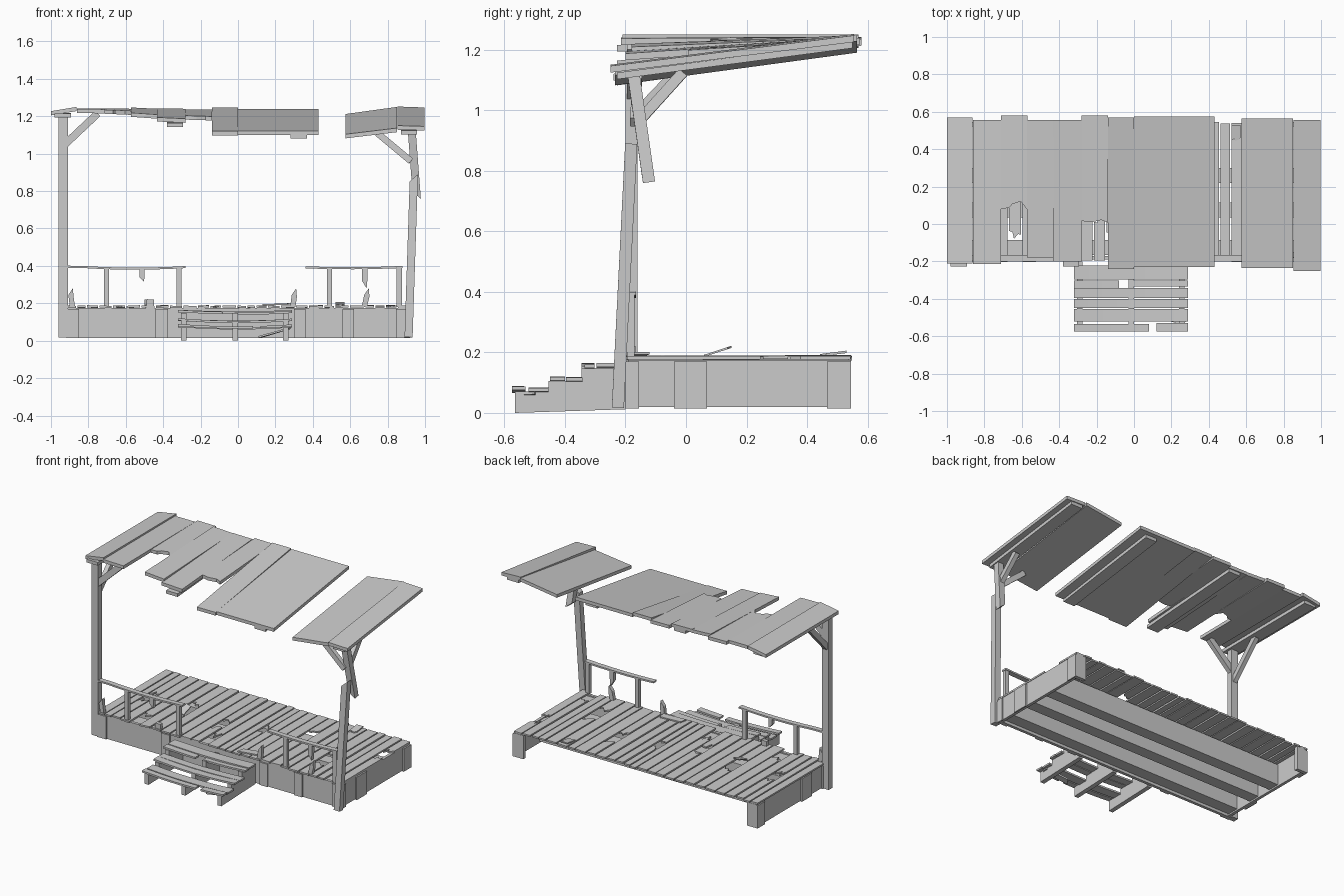
import bpy, bmesh, random
from mathutils import Vector

if "Cube" in bpy.data.objects:
    bpy.data.objects.remove(bpy.data.objects["Cube"])

random.seed(7)
R = random.uniform


def make(name, verts, faces):
    me = bpy.data.meshes.new(name)
    me.from_pydata([tuple(v) for v in verts], [], faces)
    bm = bmesh.new()
    bm.from_mesh(me)
    bmesh.ops.recalc_face_normals(bm, faces=bm.faces)
    bm.to_mesh(me)
    bm.free()
    ob = bpy.data.objects.new(name, me)
    bpy.context.collection.objects.link(ob)
    return ob


def prism(name, low, offset):
    """Extrude a polygon of 3D points by an offset vector."""
    n = len(low)
    high = [Vector(p) + Vector(offset) for p in low]
    faces = [tuple(range(n)), tuple(range(n, 2 * n))]
    faces += [(i, (i + 1) % n, n + (i + 1) % n, n + i) for i in range(n)]
    return make(name, list(low) + high, faces)


def box(name, x0, x1, y0, y1, z0, z1):
    return prism(name, [(x0, y0, z0), (x1, y0, z0), (x1, y1, z0), (x0, y1, z0)], (0, 0, z1 - z0))


def beam(name, a, b, w, d, cut0=0, cut1=0):
    """Square timber from a to b; cut values slant its two ends."""
    a, b = Vector(a), Vector(b)
    ax = (b - a).normalized()
    side = Vector((0, 1, 0)).cross(ax)
    if side.length < 0.1:
        side = Vector((1, 0, 0))
    side.normalize()
    up = ax.cross(side)
    ring = [(-1, -1), (1, -1), (1, 1), (-1, 1)]
    v = [p + side * s * w / 2 + up * t * d / 2 + ax * c * s
         for p, c in ((a, cut0), (b, cut1)) for s, t in ring]
    return make(name, v, [(0, 1, 2, 3), (4, 5, 6, 7), (0, 1, 5, 4), (1, 2, 6, 5), (2, 3, 7, 6), (3, 0, 4, 7)])


def board(name, x0, x1, y0, y1, z, t, jag0=0, jag1=0):
    """Board along y with optional splintered ends; z(x, y) is its underside."""
    def end(y, jag, sign):
        if not jag:
            return [(x0, y), (x1, y)]
        return [(x0 + (x1 - x0) * f, y + sign * R(0, jag)) for f in (0, .3, .42, .75, 1)]
    pts = end(y0, jag0, 1) + end(y1, jag1, -1)[::-1]
    return prism(name, [(x, y, z(x, y)) for x, y in pts], (0, 0, t))


def sagging(name, x0, x1, y0, y1, z, t, sag, xc, half, n=8):
    """Board along x sagging around xc."""
    v, f = [], []
    for i in range(n + 1):
        x = x0 + (x1 - x0) * i / n
        h = z - sag * (1 - min(1, abs((x - xc) / half)) ** 2)
        v += [(x, y0, h), (x, y1, h), (x, y1, h + t), (x, y0, h + t)]
        if i:
            a, b = 4 * i - 4, 4 * i
            f += [(a + k, a + (k + 1) % 4, b + (k + 1) % 4, b + k) for k in range(4)]
    f += [(0, 1, 2, 3), tuple(4 * n + k for k in range(4))]
    return make(name, v, f)


# deck frame: joists, skirts with battens, rear corner feet
for y in (-.125, .075, .26):
    box("joist", -.89, .89, y - .04, y + .04, .03, .17)
box("front_skirt", -.91, .91, -.19, -.17, .015, .175)
for x0, x1 in ((-.91, -.85), (-.44, -.375), (.3, .36), (.56, .62), (.845, .9)):
    box("front_skirt_batten", x0, x1, -.2, -.19, .015, .17)
for s in (-1, 1):
    box("side_skirt", s * .89, s * .91, -.19, .54, .02, .175)
    for y0, y1 in ((-.2, -.155), (-.04, .07), (.465, .545)):
        box("side_skirt_batten", s * .91, s * .92, y0, y1, .015, .17)
    box("rear_corner_foot", s * .84, s * .91, .52, .545, .015, .175)

# deck planks, some snapped in the middle
x, i = -.92, 0
while x < .9:
    w = min(R(.05, .085), .92 - x)
    z0, tilt, roll = .175 + R(0, .003), R(-.004, .004), R(-.05, .05)
    def zf(px, py, c=x + w / 2):
        return z0 + tilt * py + roll * (px - c)
    y0, y1 = -.205 + R(0, .012), .55 - R(0, .015)
    if i % 4 == 2:
        m, g = R(-.05, .35), R(.03, .09)
        board("deck_plank", x, x + w - .008, y0, m - g, zf, .011, 0, .06)
        board("deck_plank", x, x + w - .008, m + g * .3, y1, zf, .011, .06, 0)
    elif i % 7 == 4:
        board("deck_plank", x, x + w - .008, y0 + .1, y1, zf, .011, .08, 0)
    else:
        board("deck_plank", x, x + w - .008, y0, y1, zf, .011)
    x += w
    i += 1
# loose deck pieces
board("lifted_plank", -.5, -.45, .06, .16, lambda x, y: .185 + .33 * (y - .06), .007, 0, .03)
board("loose_plank", .52, .57, .44, .53, lambda x, y: .186 + .13 * (y - .44), .008, .03, 0)
prism("loose_plank", [(.13, -.19, .187), (.29, -.17, .193), (.28, -.12, .193), (.14, -.14, .187)], (0, 0, .008))

# posts, the right one leaning and snapped
box("left_post", -.96, -.91, -.2, -.16, .018, 1.2)
beam("right_post", (.912, -.225, .018), (.94, -.182, .87), .043, .04, 0, .02)
beam("right_post_top", (.955, -.125, .78), (.93, -.172, 1.11), .042, .04, -.02, 0)

# knee braces under the roof
beam("left_brace", (-.925, -.18, 1.05), (-.75, -.18, 1.215), .04, .03)
beam("left_brace", (-.935, -.17, .98), (-.935, .04, 1.2), .03, .035)
beam("right_brace", (.925, -.17, .96), (.745, -.16, 1.11), .035, .03)
beam("right_brace", (.935, -.15, .97), (.925, -.01, 1.125), .03, .035)

# roof boards: x0, x1, y0, y1, front z at left and right, back z at left and right, splinter
roof = [
    (-1, -.863, -.21, .57, 1.205, 1.228, 1.205, 1.228, 0),
    (-.86, -.71, -.215, .555, 1.218, 1.215, 1.22, 1.22, 0),
    (-.71, -.57, .03, .58, 1.212, 1.206, 1.22, 1.218, .1),
    (-.573, -.43, -.18, .555, 1.197, 1.187, 1.225, 1.218, 0),
    (-.433, -.28, -.2, .555, 1.172, 1.165, 1.22, 1.218, 0),
    (-.28, -.14, -.02, .58, 1.18, 1.175, 1.215, 1.213, .06),
    (-.14, 0, -.24, .57, 1.098, 1.098, 1.225, 1.225, 0),
    (0, .43, -.23, .575, 1.1, 1.1, 1.217, 1.217, 0),
    (.575, .85, -.235, .565, 1.082, 1.115, 1.19, 1.228, 0),
    (.853, .998, -.25, .555, 1.128, 1.124, 1.23, 1.225, 0),
]
for x0, x1, y0, y1, a, b, c, d, jag in roof:
    def zf(px, py):
        u, v = (px - x0) / (x1 - x0), (py - y0) / (y1 - y0)
        return (a + (b - a) * u) * (1 - v) + (c + (d - c) * u) * v
    board("roof_board", x0, x1, y0, y1, zf, .022, jag, 0)

# flat rafters below the boards: centre x, front z, back z
for xc, zf0, zb in ((-.937, 1.194, 1.196), (-.337, 1.142, 1.195), (.325, 1.082, 1.19), (.915, 1.102, 1.205)):
    board("rafter", xc - .043, xc + .043, -.228, .55,
          lambda x, y: zf0 + (zb - zf0) * (y + .228) / .778, .022)

# railings with broken balusters
sagging("left_rail", -.91, -.28, -.2, -.165, .39, .011, .01, -.55, .3)
sagging("right_rail", .36, .88, -.2, -.165, .39, .011, .008, .6, .3)
for x in (-.702, -.316, .49, .862):
    beam("baluster", (x, -.183, .18), (x, -.183, .393), .027, .025)


def splinter(name, x, z0, z1, lean):
    """Broken baluster end tapering from z0 to a point at z1."""
    m = z0 + (z1 - z0) * .55
    prism(name, [(x - .014, -.195, z0), (x + .014, -.195, z0), (x + .014 + lean, -.195, m),
                 (x + .01 + lean, -.195, z1), (x - .014 + lean, -.195, m + (z1 - z0) * .1)], (0, .025, 0))


for x, l in ((-.885, -.008), (.293, .008), (.675, .014)):
    splinter("baluster_stub", x, .18, .28, l)
for x, z in ((-.513, .315), (.678, .28)):
    splinter("hanging_baluster", x, .388, z, 0)
box("baluster_stump", -.49, -.45, -.19, -.165, .18, .22)

# steps: stringers, then two boards per tread with broken front pieces
prof = [(-.565, 0), (-.565, .07), (-.455, .07), (-.455, .105), (-.345, .105), (-.345, .148), (-.2, .148), (-.2, 0)]
for x in (-.29, -.015, .255):
    prism("stringer", [(x - .015, y, max(z, .012) if y > -.23 else z) for y, z in prof], (.03, 0, 0))
for x0, x1, y0, y1, z, sag in (
        (-.32, .08, -.575, -.535, .077, .012), (.12, .29, -.575, -.53, .077, .012),
        (-.32, .29, -.52, -.455, .072, .012),
        (-.32, .29, -.45, -.4, .108, .014), (-.32, .29, -.396, -.342, .106, .01),
        (-.32, -.08, -.345, -.302, .152, .01), (-.02, .29, -.335, -.302, .15, .012),
        (-.32, .29, -.296, -.222, .153, .008)):
    sagging("tread", x0, x1, y0, y1, z, .012, sag, 0, .31)
prism("fallen_splinter", [(.11, -.5, .015), (.27, -.54, .06), (.28, -.5, .062), (.14, -.46, .02)], (0, 0, .01))
